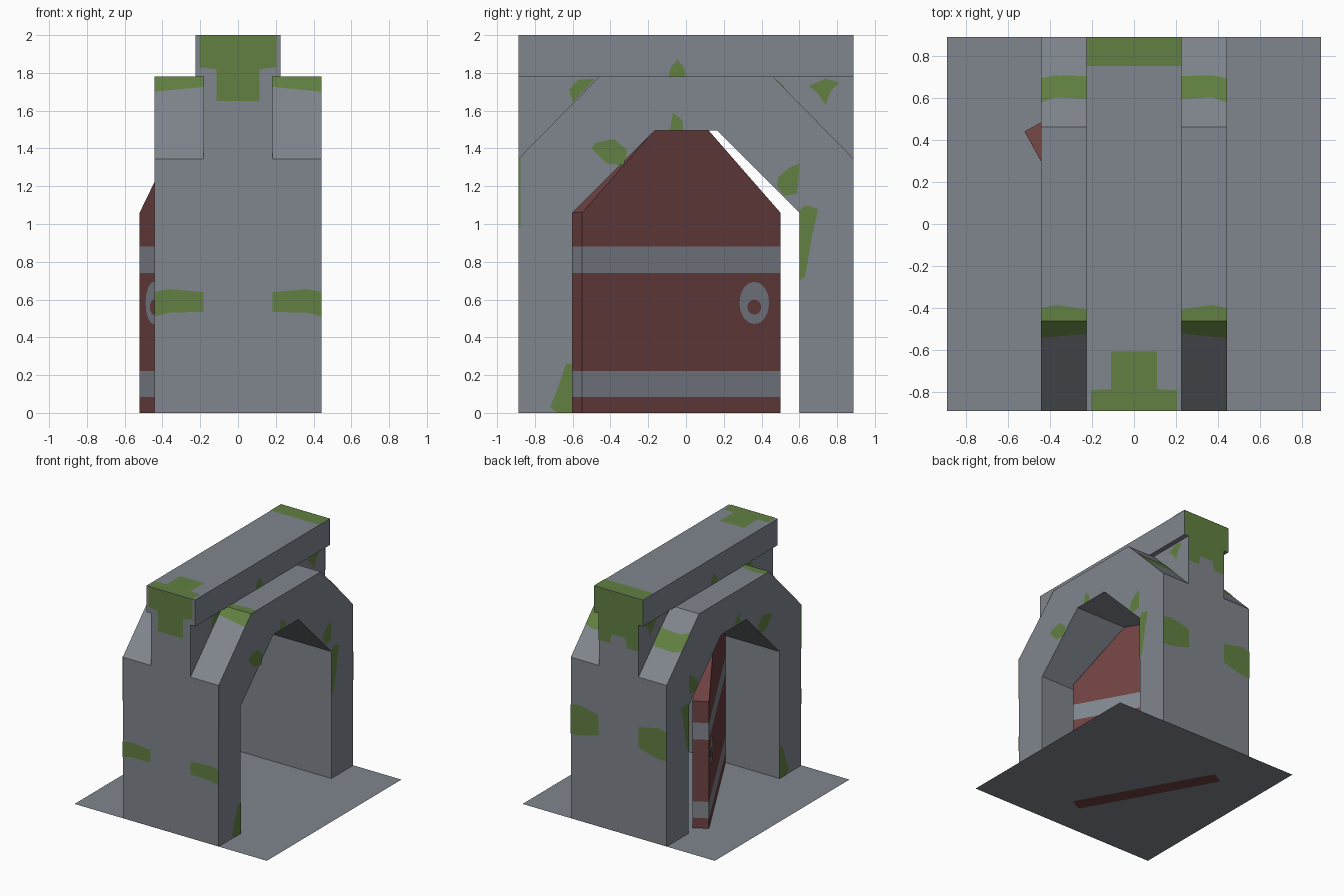
import bpy, bmesh, math
from mathutils import Vector

if "Cube" in bpy.data.objects:
    bpy.data.objects.remove(bpy.data.objects["Cube"])


def material(name, rgb):
    m = bpy.data.materials.new(name)
    m.diffuse_color = (*rgb, 1)
    m.use_nodes = True
    m.node_tree.nodes["Principled BSDF"].inputs["Base Color"].default_value = m.diffuse_color
    return m


STONE = material("grey stone", (0.215, 0.238, 0.268))
MOSS = material("green moss", (0.122, 0.216, 0.054))
WOOD = material("red wood", (0.156, 0.053, 0.053))


def finish(name, bm, mats, fix=True):
    if fix:
        bmesh.ops.recalc_face_normals(bm, faces=bm.faces)
    me = bpy.data.meshes.new(name)
    bm.to_mesh(me)
    bm.free()
    for m in mats:
        me.materials.append(m)
    ob = bpy.data.objects.new(name, me)
    bpy.context.collection.objects.link(ob)
    return ob


def prism(bm, outline, depth):
    """Extrude a closed 3D outline along the depth vector."""
    face = bm.faces.new([bm.verts.new(p) for p in outline])
    new = bmesh.ops.extrude_face_region(bm, geom=[face])["geom"]
    bmesh.ops.translate(bm, vec=depth, verts=[v for v in new if isinstance(v, bmesh.types.BMVert)])


def patch(bm, pts, out):
    """Thin painted face lifted slightly off the surface towards out."""
    out = Vector(out).normalized()
    f = bm.faces.new([bm.verts.new(Vector(p) + out * 0.003) for p in pts])
    f.normal_update()
    if f.normal.dot(out) < 0:
        f.normal_flip()


# Ground slab
R, W = 0.888, 0.443
bm = bmesh.new()
bmesh.ops.create_grid(bm, x_segments=1, y_segments=1, size=R)
finish("ground_slab", bm, [STONE], False)

# Arch: chamfered outer and inner outline, extruded along x
half = [(0.6, 0), (0.6, 1.06), (0.165, 1.495)]
outer = [(R, 0), (R, 1.345), (0.46, 1.78)]
left = [(-y, z) for y, z in outer]
inner_left = [(-y, z) for y, z in half]
outline = outer + left[::-1] + inner_left + half[::-1]
bm = bmesh.new()
prism(bm, [(-W, y, z) for y, z in outline], (2 * W, 0, 0))
finish("arch", bm, [STONE])

# Corner blocks filling the shoulders beneath the beam
for name, s in (("front_corner_block", -1), ("back_corner_block", 1)):
    bm = bmesh.new()
    prism(bm, [(-0.183, s * y, z) for y, z in ((R, 1.345), (R, 1.78), (0.46, 1.78))], (0.366, 0, 0))
    finish(name, bm, [STONE])

# Top beam
bm = bmesh.new()
prism(bm, [(-0.225, y, z) for y, z in ((-R, 1.78), (R, 1.78), (R, 2), (-R, 2))], (0.45, 0, 0))
finish("top_beam", bm, [STONE])

# Door: arched leaf swung open, with flush metal-grey bands chosen by height
ANG, L, T = math.radians(29), 1.2, 0.125
S_DIR = Vector((-math.sin(ANG), math.cos(ANG), 0))
T_DIR = Vector((math.cos(ANG), math.sin(ANG), 0))


def door_point(s, t, z):
    return Vector((0.061, -0.61, z)) + S_DIR * s + T_DIR * t


bm = bmesh.new()
leaf = [(0, 0), (L, 0), (L, 1.06), (0.765, 1.495), (0.435, 1.495), (0, 1.06)]
prism(bm, [door_point(s, 0, z) for s, z in leaf], T_DIR * T)
bands = ((0.085, 0.222), (0.74, 0.88))
for z in [h for b in bands for h in b]:
    bmesh.ops.bisect_plane(bm, geom=bm.verts[:] + bm.edges[:] + bm.faces[:],
                           plane_co=(0, 0, z), plane_no=(0, 0, 1))
for f in bm.faces:
    z = f.calc_center_median().z
    f.material_index = int(any(a < z < b for a, b in bands))
finish("door", bm, [WOOD, STONE])

# Door ring on both faces
bm = bmesh.new()
N = 16
for t, out in ((0, -T_DIR), (T, T_DIR)):
    def ring(i, rs, rz, cz):
        a = 2 * math.pi * i / N
        return door_point(1.04 + rs * math.cos(a), t, cz + rz * math.sin(a))
    for i in range(N):
        patch(bm, [ring(i, 0.09, 0.112, 0.582), ring(i + 1, 0.09, 0.112, 0.582),
                   ring(i + 1, 0.042, 0.04, 0.56), ring(i, 0.042, 0.04, 0.56)], out)
finish("door_ring", bm, [STONE], False)

# Moss on the side faces, mirrored: (x of the surface, outline in y, z)
side_moss = [
    (W, [(-R, 0.98), (-0.876, 0.98), (-0.876, 1.35), (-R, 1.345)]),
    (W, [(-0.72, 0.03), (-0.68, 0), (-0.6, 0), (-0.6, 0.26), (-0.635, 0.26), (-0.69, 0.1)]),
    (W, [(-0.5, 1.40), (-0.42, 1.32), (-0.33, 1.31), (-0.31, 1.39), (-0.38, 1.45), (-0.48, 1.43)]),
    (W, [(-0.085, 1.495), (-0.015, 1.495), (-0.02, 1.55), (-0.07, 1.59)]),
    (0.225, [(-0.09, 1.782), (0, 1.782), (-0.01, 1.83), (-0.045, 1.87), (-0.08, 1.83)]),
    (0.183, [(-0.62, 1.71), (-0.6, 1.645), (-0.48, 1.768), (-0.57, 1.765)]),
    (0.183, [(0.47, 1.775), (0.52, 1.73), (0.515, 1.715)]),
    (0.183, [(0.65, 1.73), (0.69, 1.70), (0.74, 1.63), (0.765, 1.7), (0.81, 1.75), (0.74, 1.77)]),
    (W, [(0.48, 1.2), (0.52, 1.15), (0.59, 1.16), (0.6, 1.32), (0.55, 1.3), (0.49, 1.25)]),
    (W, [(0.6, 0.7), (0.63, 0.72), (0.67, 0.95), (0.7, 1.08), (0.63, 1.1), (0.6, 1.07)]),
]
bm = bmesh.new()
for sx in (-1, 1):
    for x, pts in side_moss:
        patch(bm, [(sx * x, y, z) for y, z in pts], (sx, 0, 0))
finish("side_moss", bm, [MOSS], False)

# Moss on the front and back legs and on the shoulder slopes, mirrored
bm = bmesh.new()


def slope(y):
    return 1.78 - (abs(y) - 0.46) * 0.435 / 0.428


for s in (-1, 1):
    a, b, m = s * 0.183, s * W, s * 0.37
    patch(bm, [(x, -R, z) for x, z in ((a, 0.535), (m, 0.53), (b, 0.51), (b, 0.64), (m, 0.655), (a, 0.64))], (0, -1, 0))
    patch(bm, [(x, R, z) for x, z in ((a, 0.76), (m, 0.71), (b, 0.71), (b, 0.95), (m, 0.97), (a, 0.93))], (0, 1, 0))
    patch(bm, [(x, y, slope(y)) for x, y in ((a, -0.46), (b, -0.46), (b, -0.54), (a, -0.515))], (0, -1, 1))
    patch(bm, [(x, y, 1.78) for x, y in ((s * 0.225, -0.46), (b, -0.46), (b, -0.40), (m, -0.385), (s * 0.225, -0.405))], (0, 0, 1))
    patch(bm, [(x, y, slope(y)) for x, y in ((a, 0.59), (m, 0.60), (b, 0.575), (b, 0.69), (m, 0.705), (a, 0.70))], (0, 1, 1))
finish("leg_moss", bm, [MOSS], False)


# Moss draped over both beam ends
def mirrored(pts):
    return pts + [(-x, v) for x, v in reversed(pts)]


bm = bmesh.new()
patch(bm, [(x, -R, z) for x, z in mirrored([(0.205, 2), (0.205, 1.83), (0.115, 1.82), (0.115, 1.65)])], (0, -1, 0))
patch(bm, [(x, y, 2) for x, y in mirrored([(0.205, -R), (0.205, -0.79), (0.11, -0.785), (0.11, -0.605)])], (0, 0, 1))
patch(bm, [(x, R, z) for x, z in mirrored([(0.225, 2), (0.225, 1.78), (0.183, 1.78), (0.183, 1.56), (0.08, 1.56), (0.06, 1.64)])], (0, 1, 0))
patch(bm, [(x, y, 2) for x, y in mirrored([(0.225, R), (0.225, 0.75)])], (0, 0, 1))
finish("beam_moss", bm, [MOSS], False)

# Settle the tiny patch offset so the top stays at two units
bpy.context.view_layer.update()
